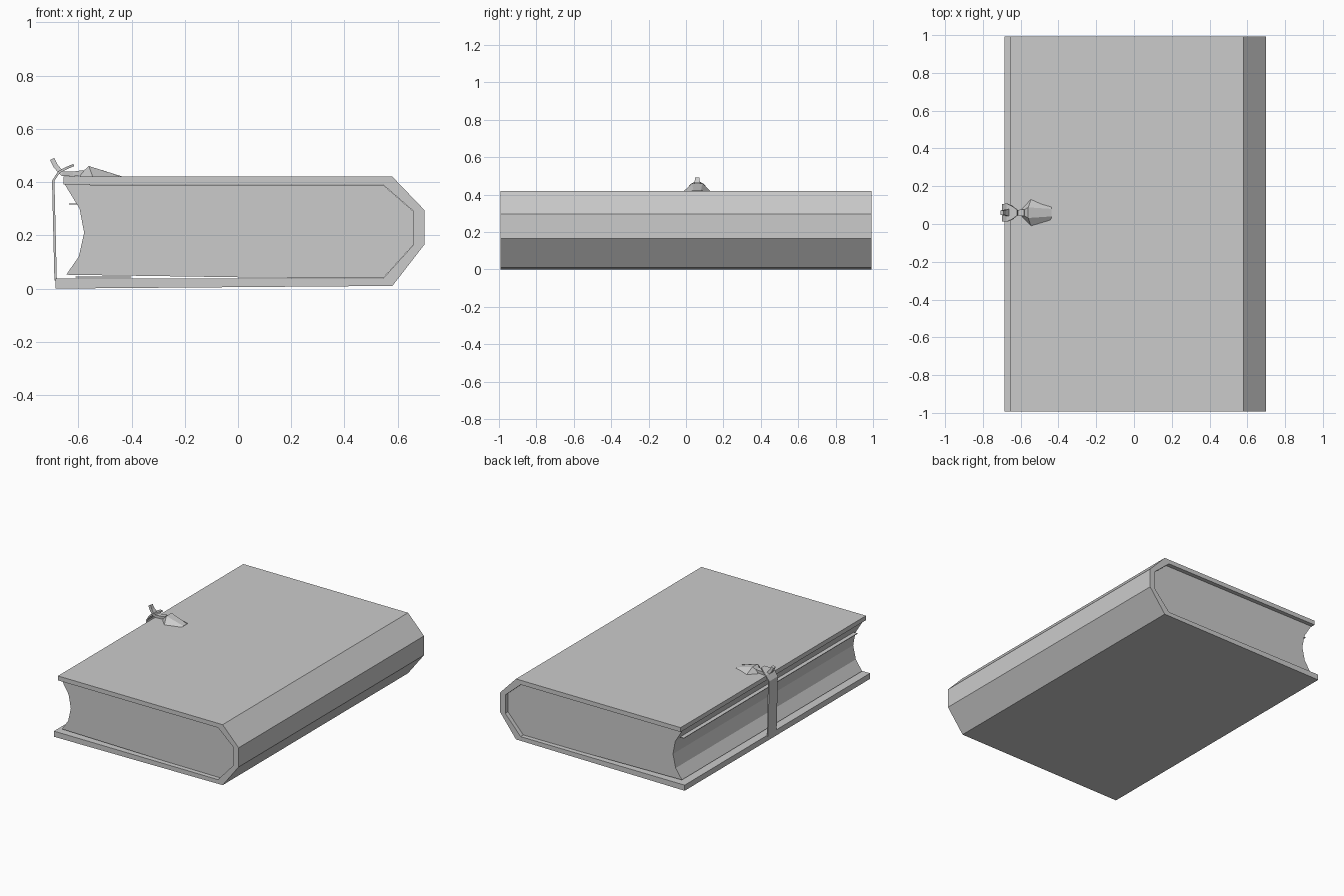
import bpy, bmesh
from mathutils import Vector

if "Cube" in bpy.data.objects:
    bpy.data.objects.remove(bpy.data.objects["Cube"])


def finish(name, bm):
    bmesh.ops.recalc_face_normals(bm, faces=bm.faces)
    me = bpy.data.meshes.new(name)
    bm.to_mesh(me)
    bm.free()
    ob = bpy.data.objects.new(name, me)
    bpy.context.collection.objects.link(ob)
    return ob


def extrude_profile(name, pts, y0, y1):
    """Closed x-z outline swept along y."""
    bm = bmesh.new()
    f = bm.faces.new([bm.verts.new((x, y0, z)) for x, z in pts])
    r = bmesh.ops.extrude_face_region(bm, geom=[f])
    vs = [v for v in r["geom"] if isinstance(v, bmesh.types.BMVert)]
    bmesh.ops.translate(bm, verts=vs, vec=(0, y1 - y0, 0))
    return finish(name, bm)


def loft(name, rings):
    """Closed skin through rings of points with equal counts."""
    bm = bmesh.new()
    rows = [[bm.verts.new(p) for p in ring] for ring in rings]
    n = len(rows[0])
    for a, b in zip(rows, rows[1:]):
        for i in range(n):
            j = (i + 1) % n
            bm.faces.new((a[i], a[j], b[j], b[i]))
    bm.faces.new(rows[0])
    bm.faces.new(rows[-1])
    return finish(name, bm)


def ribbon(name, path, thick, yc):
    """Flat strip along (x, z, half width) stations."""
    rings = []
    for i, (x, z, w) in enumerate(path):
        a, b = path[max(i - 1, 0)], path[min(i + 1, len(path) - 1)]
        t = Vector((b[0] - a[0], b[1] - a[1])).normalized()
        nx, nz = -t.y * thick / 2, t.x * thick / 2
        rings.append([(x + s * nx, yc + q * w, z + s * nz)
                      for s, q in ((-1, -1), (-1, 1), (1, 1), (1, -1))])
    return loft(name, rings)


# Cover: boards and faceted spine in one bent shell
extrude_profile("cover", [
    (-0.685, 0), (0.58, 0.01), (0.70, 0.165), (0.70, 0.295), (0.58, 0.42),
    (-0.655, 0.42), (-0.655, 0.39), (0.545, 0.39), (0.66, 0.29),
    (0.66, 0.165), (0.545, 0.038), (-0.685, 0.038)], -0.993, 0.993)

# Page block with hollow fore edge
extrude_profile("page_block", [
    (-0.65, 0.39), (-0.595, 0.30), (-0.578, 0.21), (-0.598, 0.12),
    (-0.645, 0.052), (0.1, 0.041), (0.545, 0.039), (0.659, 0.165),
    (0.659, 0.29), (0.545, 0.389)], -0.965, 0.965)

# Loose sheets
for name, x0, x1, z in (("loose_page_upper", -0.635, -0.55, 0.318),
                        ("loose_page_lower", -0.61, -0.40, 0.044)):
    extrude_profile(name, [(x0, z - 0.002), (x1, z - 0.002),
                           (x1, z + 0.002), (x0, z + 0.002)], -0.93, 0.93)

YC = 0.06
# Strap rising from the lower board, flaring round the catch
ribbon("strap", [(-0.685, 0.03, 0.046), (-0.694, 0.405, 0.046),
                 (-0.672, 0.438, 0.048), (-0.645, 0.452, 0.035),
                 (-0.617, 0.464, 0.015)], 0.009, YC)

# Catch hook
ribbon("catch_hook", [(-0.698, 0.487, 0.012), (-0.685, 0.46, 0.014),
                      (-0.66, 0.432, 0.02), (-0.62, 0.43, 0.014),
                      (-0.58, 0.436, 0.018)], 0.018, YC)

# Leaf shaped catch base: x, foot half width, ridge half width, ridge height
loft("catch_base", [
    [(x, YC - w, 0.418), (x, YC + w, 0.418), (x + dx, YC + r, h), (x + dx, YC - r, h)]
    for x, w, r, h, dx in ((-0.595, 0.02, 0.015, 0.44, 0.012),
                           (-0.545, 0.072, 0.028, 0.46, -0.015),
                           (-0.438, 0.04, 0.02, 0.422, 0))])
